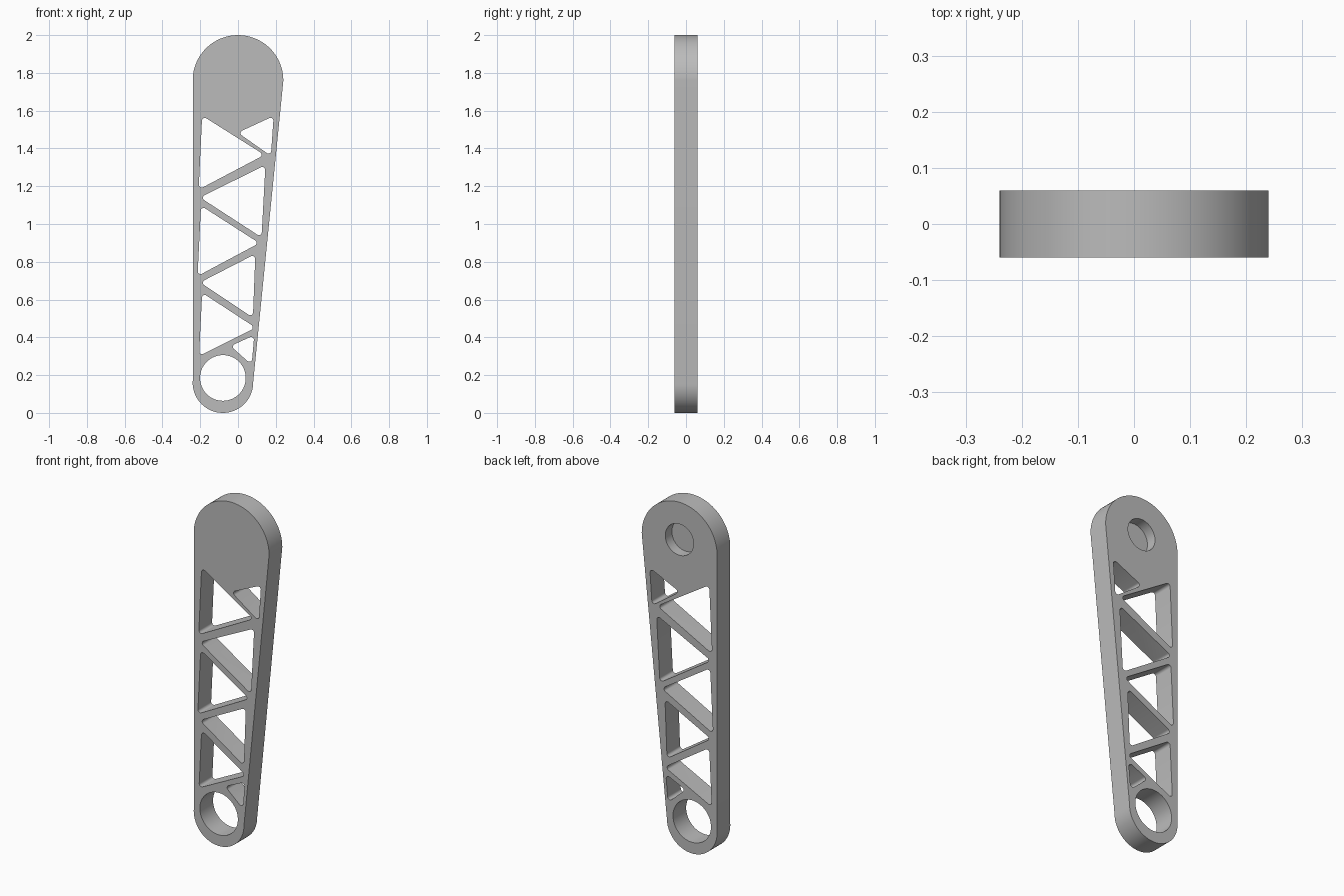
import bpy, bmesh
from math import cos, sin, pi, atan, atan2
from mathutils import Vector

cube = bpy.data.objects.get("Cube")
if cube:
    bpy.data.objects.remove(cube)

HALF = 0.06  # half the plate thickness


def rounded_hull(discs, steps):
    """Outline around discs (x, z, radius) listed counter-clockwise."""
    points = []
    n = len(discs)

    def normal_angle(a, b):
        d = Vector((b[0] - a[0], b[1] - a[1]))
        return atan2(d.y, d.x) - pi / 2 + atan2(a[2] - b[2], (d.length_squared - (a[2] - b[2]) ** 2) ** 0.5) * -1

    for i, disc in enumerate(discs):
        start = normal_angle(discs[i - 1], disc)
        sweep = (normal_angle(disc, discs[(i + 1) % n]) - start) % (2 * pi)
        for k in range(steps + 1):
            t = start + sweep * k / steps
            points.append((disc[0] + disc[2] * cos(t), disc[1] + disc[2] * sin(t)))
    return points


def circle(x, z, r, steps=64):
    return [(x + r * cos(2 * pi * k / steps), z + r * sin(2 * pi * k / steps)) for k in range(steps)]


def add_prism(bm, points, y0, y1):
    face = bm.faces.new([bm.verts.new((x, y0, z)) for x, z in points])
    moved = bmesh.ops.extrude_face_region(bm, geom=[face])["geom"]
    bmesh.ops.translate(bm, vec=(0, y1 - y0, 0),
                        verts=[v for v in moved if isinstance(v, bmesh.types.BMVert)])


def make_object(name, bm):
    bmesh.ops.recalc_face_normals(bm, faces=bm.faces)
    mesh = bpy.data.meshes.new(name)
    bm.to_mesh(mesh)
    bm.free()
    obj = bpy.data.objects.new(name, mesh)
    bpy.context.collection.objects.link(obj)
    return obj


# Tapered arm plate with a round end at each side
bm = bmesh.new()
add_prism(bm, rounded_hull([(-0.08, 0.16, 0.16), (0, 1.76, 0.24)], 40), -HALF, HALF)
arm = make_object("link_arm", bm)

# Truss windows: corner centres of each rounded triangle
windows = [
    [(-0.176, 1.547), (-0.192, 1.208), (0.110, 1.367)],
    [(0.172, 1.547), (0.029, 1.481), (0.161, 1.388)],
    [(0.129, 1.287), (-0.171, 1.139), (0.111, 0.956)],
    [(-0.182, 1.070), (-0.198, 0.750), (0.083, 0.900)],
    [(0.076, 0.816), (-0.171, 0.689), (0.065, 0.532)],
    [(-0.176, 0.609), (-0.190, 0.326), (0.063, 0.453)],
    [(0.069, 0.387), (-0.012, 0.350), (0.060, 0.286)],
]
bm = bmesh.new()
for corners in windows:
    add_prism(bm, rounded_hull([(x, z, 0.015) for x, z in corners], 8), -0.1, 0.1)

# Through bore at the bottom, blind bore in the back at the top
add_prism(bm, circle(-0.08, 0.185, 0.121), -0.1, 0.1)
add_prism(bm, circle(0, 1.785, 0.09), 0, 0.1)
cutter = make_object("window_cutter", bm)
cutter.hide_render = True

# Cut the openings and drop the helper
cut = arm.modifiers.new("openings", "BOOLEAN")
cut.operation = "DIFFERENCE"
cut.solver = "EXACT"
cut.object = cutter
bpy.context.view_layer.objects.active = arm
arm.select_set(True)
bpy.ops.object.modifier_apply(modifier=cut.name)
bpy.data.objects.remove(cutter)

# Plain grey finish
grey = bpy.data.materials.new("plain_grey")
grey.use_nodes = True
colour = (0.5, 0.5, 0.5, 1)
grey.diffuse_color = colour
grey.node_tree.nodes["Principled BSDF"].inputs["Base Color"].default_value = colour
arm.data.materials.clear()
arm.data.materials.append(grey)
bpy.ops.object.shade_smooth_by_angle(angle=pi / 6)
